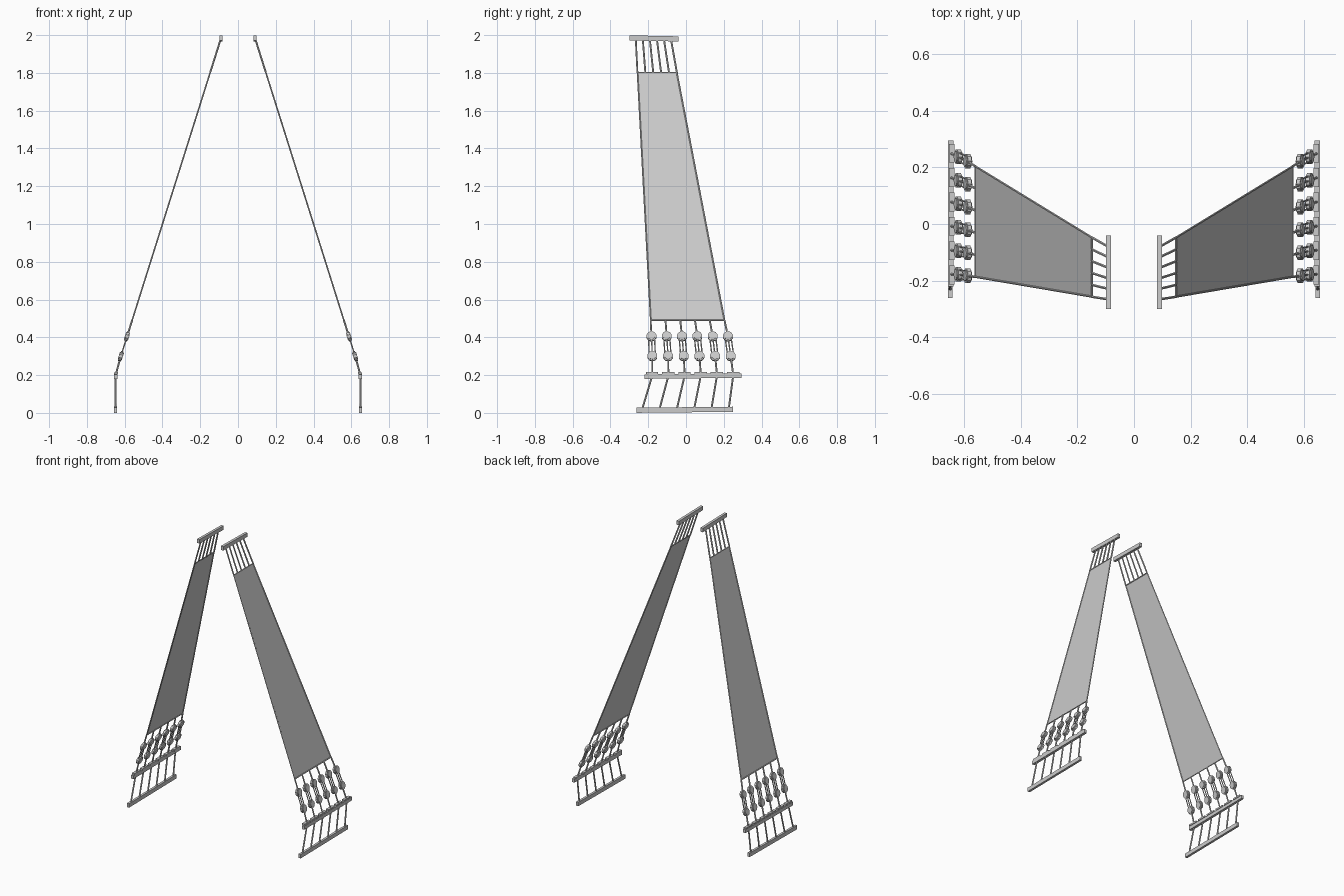
import bpy, bmesh, math
from mathutils import Vector, Matrix

if "Cube" in bpy.data.objects:
    bpy.data.objects.remove(bpy.data.objects["Cube"])

grey = bpy.data.materials.new("rigging grey")
grey.diffuse_color = (0.6, 0.6, 0.6, 1)
grey.use_nodes = True
grey.node_tree.nodes["Principled BSDF"].inputs["Base Color"].default_value = grey.diffuse_color
SLOPE = 0.315                       # sideways lean of the rigging plane
NORMAL = Vector((1, 0, SLOPE)).normalized()


def pt(y, z):
    """Point on the leaning rigging plane."""
    return Vector((0.715 - SLOPE * z, y, z))


def lerp(a, b, t):
    return a + (b - a) * t


def rod(bm, a, b, r=0.005, sides=6):
    a, b = Vector(a), Vector(b)
    d = b - a
    m = Matrix.Translation((a + b) / 2) @ d.to_track_quat('Z', 'Y').to_matrix().to_4x4()
    bmesh.ops.create_cone(bm, cap_ends=True, segments=sides, radius1=r, radius2=r,
                          depth=d.length, matrix=m)


def block(bm, x, y, z, tilt=0.0):
    size = [v[1] - v[0] for v in (x, y, z)]
    mid = [(v[0] + v[1]) / 2 for v in (x, y, z)]
    m = Matrix.Translation(mid) @ Matrix.Rotation(tilt, 4, 'X') @ Matrix.Diagonal((*size, 1))
    bmesh.ops.create_cube(bm, size=1, matrix=m)


def finish(bm, name):
    """Make the right-hand part and its mirrored left-hand twin."""
    for side, sx in (("right", 1), ("left", -1)):
        c = bm.copy()
        if sx < 0:
            bmesh.ops.scale(c, vec=(-1, 1, 1), verts=c.verts)
            bmesh.ops.reverse_faces(c, faces=c.faces)
        me = bpy.data.meshes.new(f"{name}_{side}")
        c.to_mesh(me)
        c.free()
        me.materials.append(grey)
        bpy.context.collection.objects.link(bpy.data.objects.new(me.name, me))
    bm.free()


# Rails: top bar, channel rail with a row of blocks, bottom bar
bm = bmesh.new()
block(bm, (0.081, 0.099), (-0.30, -0.04), (1.969, 1.996), -0.02)
finish(bm, "top_rail")
bm = bmesh.new()
block(bm, (0.638, 0.656), (-0.22, 0.295), (0.183, 0.207), 0.01)
for i in range(6):
    y = lerp(-0.18, 0.25, i / 5)
    block(bm, (0.634, 0.654), (y - 0.033, y + 0.033), (0.205, 0.216))
finish(bm, "channel_rail")
bm = bmesh.new()
block(bm, (0.641, 0.657), (-0.262, 0.25), (0.003, 0.03), 0.01)
finish(bm, "bottom_rail")

# Sheet between the shrouds
bm = bmesh.new()
bm.faces.new([bm.verts.new(pt(*p)) for p in
              ((-0.187, 0.49), (0.204, 0.49), (-0.048, 1.8), (-0.257, 1.8))])
finish(bm, "shroud_sheet")

# Ropes edging the sheet
bm = bmesh.new()
for a, b in (((-0.187, 0.49), (-0.257, 1.8)), ((0.204, 0.49), (-0.048, 1.8)),
             ((-0.187, 0.49), (0.204, 0.49)), ((-0.257, 1.8), (-0.048, 1.8))):
    rod(bm, pt(*a), pt(*b), 0.004)
finish(bm, "sheet_border")

top_ropes, low_ropes, eyes, lanyards, chains = (bmesh.new() for _ in range(5))
for i in range(6):
    t = i / 5
    upper = pt(lerp(-0.183, 0.222, t), 0.405)
    lower = pt(lerp(-0.178, 0.237, t), 0.300)
    rail = Vector((0.648, lerp(-0.178, 0.25, t), 0.20))
    foot = Vector((0.649, lerp(-0.232, 0.226, t), 0.02))
    # Shroud ends above and below the sheet
    rod(top_ropes, pt(lerp(-0.257, -0.048, t), 1.8), pt(lerp(-0.266, -0.08, t), 1.98))
    rod(low_ropes, pt(lerp(-0.187, 0.204, t), 0.49), upper)
    rod(low_ropes, lower, rail)
    # Round blocks with three lanyards between each pair
    for c in (upper, lower):
        rod(eyes, c - NORMAL * 0.007, c + NORMAL * 0.007, 0.027, 10)
        rod(eyes, c - NORMAL * 0.011, c + NORMAL * 0.011, 0.020, 10)
    for dy in (-0.016, 0, 0.016):
        off = Vector((0, dy, 0))
        rod(lanyards, upper + off, lower + off, 0.0035)
    # Chain bars down to the bottom rail
    rod(chains, rail, foot, 0.005)

for b, name in ((top_ropes, "upper_ropes"), (low_ropes, "lower_ropes"),
                (eyes, "deadeye_blocks"), (lanyards, "lanyards"), (chains, "chain_bars")):
    finish(b, name)
